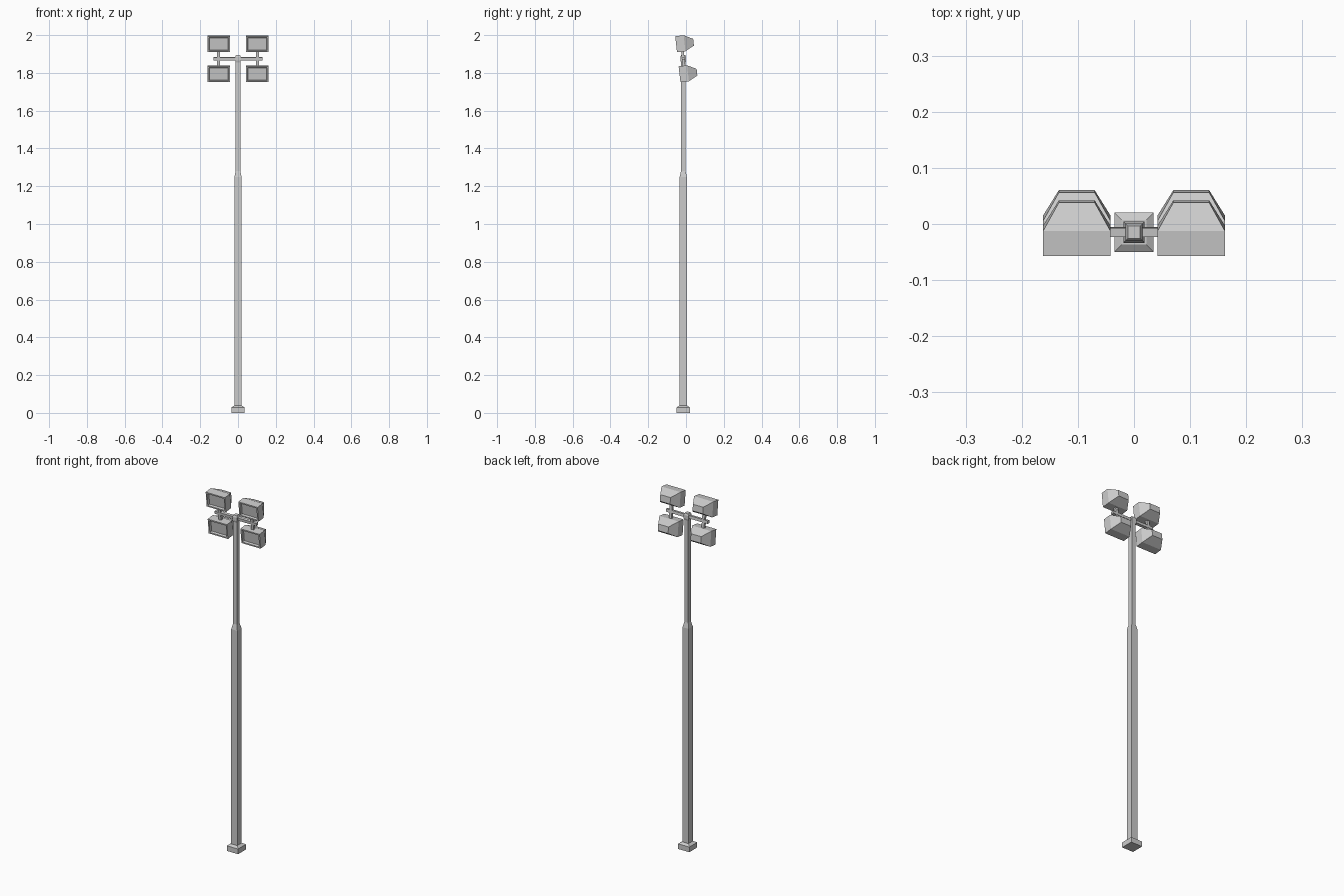
import bpy, bmesh, math
from mathutils import Matrix, Vector

if "Cube" in bpy.data.objects:
    bpy.data.objects.remove(bpy.data.objects["Cube"])

POLE_Y = -0.0145
PIVOT = Vector((0, POLE_Y, 1.8755))
# The whole lamp head leans forward about the crossbar
HEAD = Matrix.Translation(PIVOT) @ Matrix.Rotation(math.radians(6.5), 4, 'X')


def finish(name, bm, matrix):
    bmesh.ops.recalc_face_normals(bm, faces=bm.faces[:])
    bm.transform(matrix)
    mesh = bpy.data.meshes.new(name)
    bm.to_mesh(mesh)
    bm.free()
    obj = bpy.data.objects.new(name, mesh)
    bpy.context.collection.objects.link(obj)
    return obj


def loft(bm, sections):
    """Rectangular sections (half_x, half_y, z) stacked into a closed solid."""
    rings = [[bm.verts.new((sx * hx, sy * hy, z))
              for sx, sy in ((-1, -1), (1, -1), (1, 1), (-1, 1))]
             for hx, hy, z in sections]
    for a, b in zip(rings, rings[1:]):
        for i in range(4):
            j = (i + 1) % 4
            bm.faces.new((a[i], a[j], b[j], b[i]))
    first = bm.faces.new(rings[0][::-1])
    bm.faces.new(rings[-1])
    return first


def square_post(name, profile):
    bm = bmesh.new()
    loft(bm, [(h, h, z) for h, z in profile])
    finish(name, bm, Matrix.Translation((0, POLE_Y, 0)))


def bar(name, size, centre):
    bm = bmesh.new()
    bmesh.ops.create_cube(bm, size=1)
    bm.transform(Matrix.Translation(centre) @ Matrix.Diagonal((*size, 1)))
    finish(name, bm, HEAD)


def floodlight(name, x, z):
    bm = bmesh.new()
    # straight front housing, then tapered back (local z runs backwards)
    front = loft(bm, [(0.06, 0.0425, -0.029), (0.06, 0.0425, 0.016),
                      (0.032, 0.018, 0.064)])
    bmesh.ops.recalc_face_normals(bm, faces=bm.faces[:])
    # rim and recessed lens
    bmesh.ops.inset_region(bm, faces=[front], thickness=0.011)
    bmesh.ops.inset_region(bm, faces=[front], thickness=0.004, depth=-0.012)
    turn = Matrix.Rotation(math.radians(-90), 4, 'X')
    finish(name, bm, HEAD @ Matrix.Translation((x, 0, z)) @ turn)


# Base plate, stepped pole and pole cap
square_post("base", [(0.035, 0), (0.035, 0.029), (0.022, 0.038)])
square_post("pole", [(0.019, 0.03), (0.019, 1.25), (0.012, 1.28), (0.012, 1.87)])
square_post("pole_cap", [(0.012, 1.855), (0.015, 1.865), (0.015, 1.884), (0.011, 1.894)])

# Crossbar, uprights and four floodlights
bar("crossbar", (0.26, 0.016, 0.016), (0, 0, 0))
for side, x in (("left", -0.102), ("right", 0.102)):
    bar(f"{side}_upright", (0.016, 0.014, 0.09), (x, 0, 0))
    for level, z in (("upper", 0.08), ("lower", -0.08)):
        floodlight(f"{level}_{side}_floodlight", x, z)
